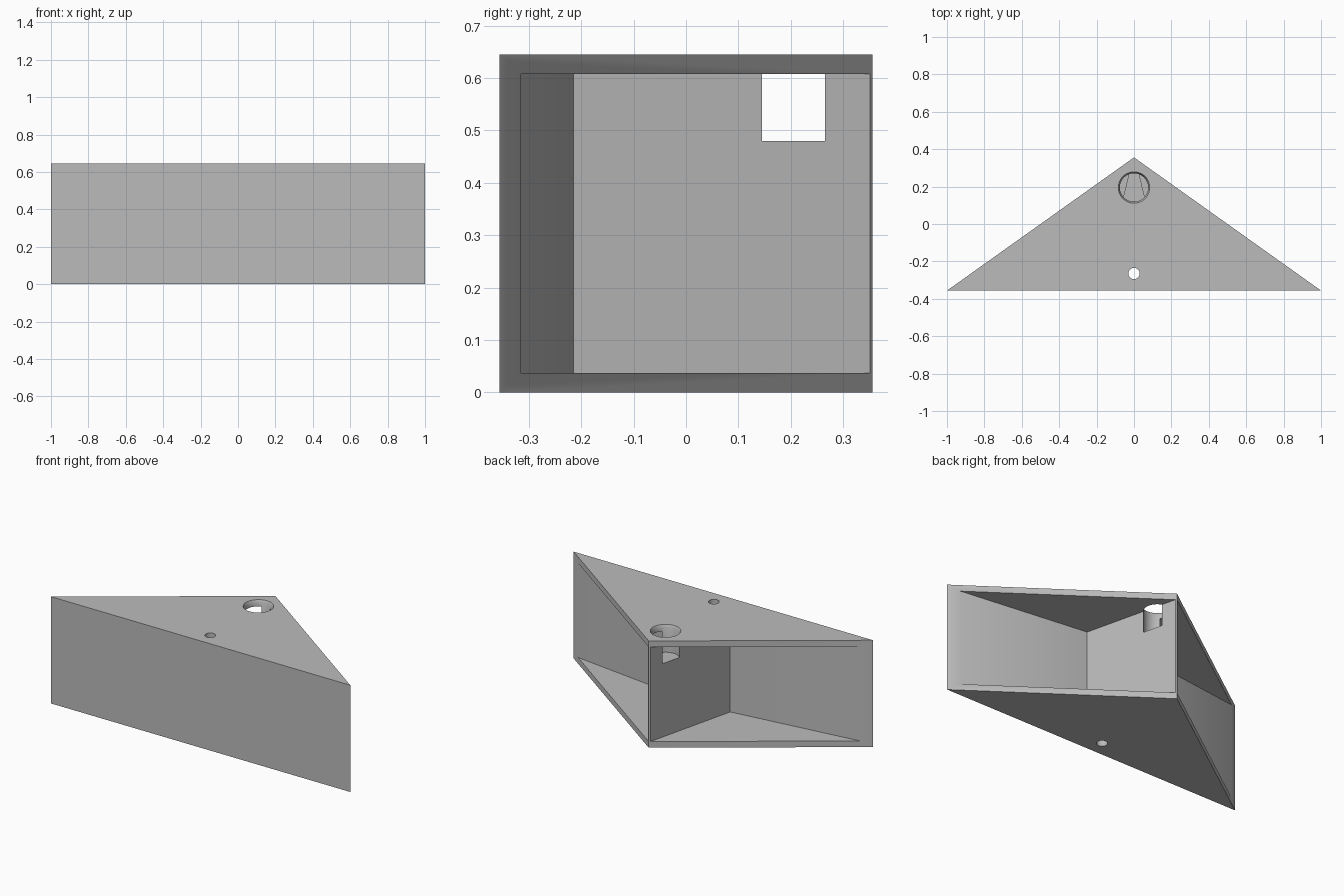
import bpy
import bmesh
from mathutils import Vector

cube = bpy.data.objects.get("Cube")
if cube:
    bpy.data.objects.remove(cube, do_unlink=True)

HEIGHT, WALL = 0.645, 0.037
BACK, FRONT = 0.356, -0.356

grey = bpy.data.materials.new("plain grey")
grey.use_nodes = True
colour = (0.5, 0.5, 0.5, 1)
grey.diffuse_color = colour
grey.node_tree.nodes["Principled BSDF"].inputs["Base Color"].default_value = colour


def finish(name, bm):
    bmesh.ops.recalc_face_normals(bm, faces=bm.faces)
    mesh = bpy.data.meshes.new(name)
    bm.to_mesh(mesh)
    bm.free()
    mesh.materials.append(grey)
    obj = bpy.data.objects.new(name, mesh)
    bpy.context.collection.objects.link(obj)
    return obj


def prism(name, outline, bottom, top):
    bm = bmesh.new()
    base = bm.faces.new([bm.verts.new((x, y, bottom)) for x, y in outline])
    new = bmesh.ops.extrude_face_region(bm, geom=[base])["geom"]
    bmesh.ops.translate(bm, vec=(0, 0, top - bottom),
                        verts=[v for v in new if isinstance(v, bmesh.types.BMVert)])
    return finish(name, bm)


def cone(name, y, low_radius, high_radius, bottom, top):
    bm = bmesh.new()
    bmesh.ops.create_cone(bm, cap_ends=True, segments=48, radius1=low_radius,
                          radius2=high_radius, depth=top - bottom)
    bmesh.ops.translate(bm, vec=(0, y, (top + bottom) / 2), verts=bm.verts)
    return finish(name, bm)


# Solid triangular body
body = prism("corner_shelf_body", [(-1, FRONT), (1, FRONT), (0, BACK)], 0, HEIGHT)

# Open compartment on each slanted side, leaving a wedge-shaped divider
out = Vector((0.71, 1)).normalized() * 0.1
tip, end = Vector((0.007, 0.351)), Vector((0.943, -0.315))
outline = [tip, (0.145, -0.215), end, end + out, tip + out]
cutters = [prism(name, [(side * x, y) for x, y in outline], WALL, HEIGHT - WALL)
           for name, side in (("left_compartment_cutter", 1), ("right_compartment_cutter", -1))]

# Socket with a bevelled rim, and a narrow through hole
cutters.append(cone("socket_cutter", 0.195, 0.076, 0.076, 0.48, HEIGHT + 0.1))
cutters.append(cone("socket_rim_cutter", 0.195, 0.076, 0.092, HEIGHT - 0.015, HEIGHT + 0.015))
cutters.append(cone("pin_hole_cutter", -0.265, 0.03, 0.03, -0.1, HEIGHT + 0.1))

for cutter in cutters:
    cutter.hide_render = True
    cutter.hide_viewport = True
    cut = body.modifiers.new(cutter.name, "BOOLEAN")
    cut.operation = "DIFFERENCE"
    cut.solver = "EXACT"
    cut.object = cutter

# Apply the cuts and remove the cutters
bpy.context.view_layer.update()
cut_mesh = bpy.data.meshes.new_from_object(
    body.evaluated_get(bpy.context.evaluated_depsgraph_get()))
body.modifiers.clear()
body.data = cut_mesh
for cutter in cutters:
    bpy.data.objects.remove(cutter, do_unlink=True)

# Smooth the round holes, keep the corners crisp
bpy.context.view_layer.objects.active = body
body.select_set(True)
bpy.ops.object.shade_smooth_by_angle()
